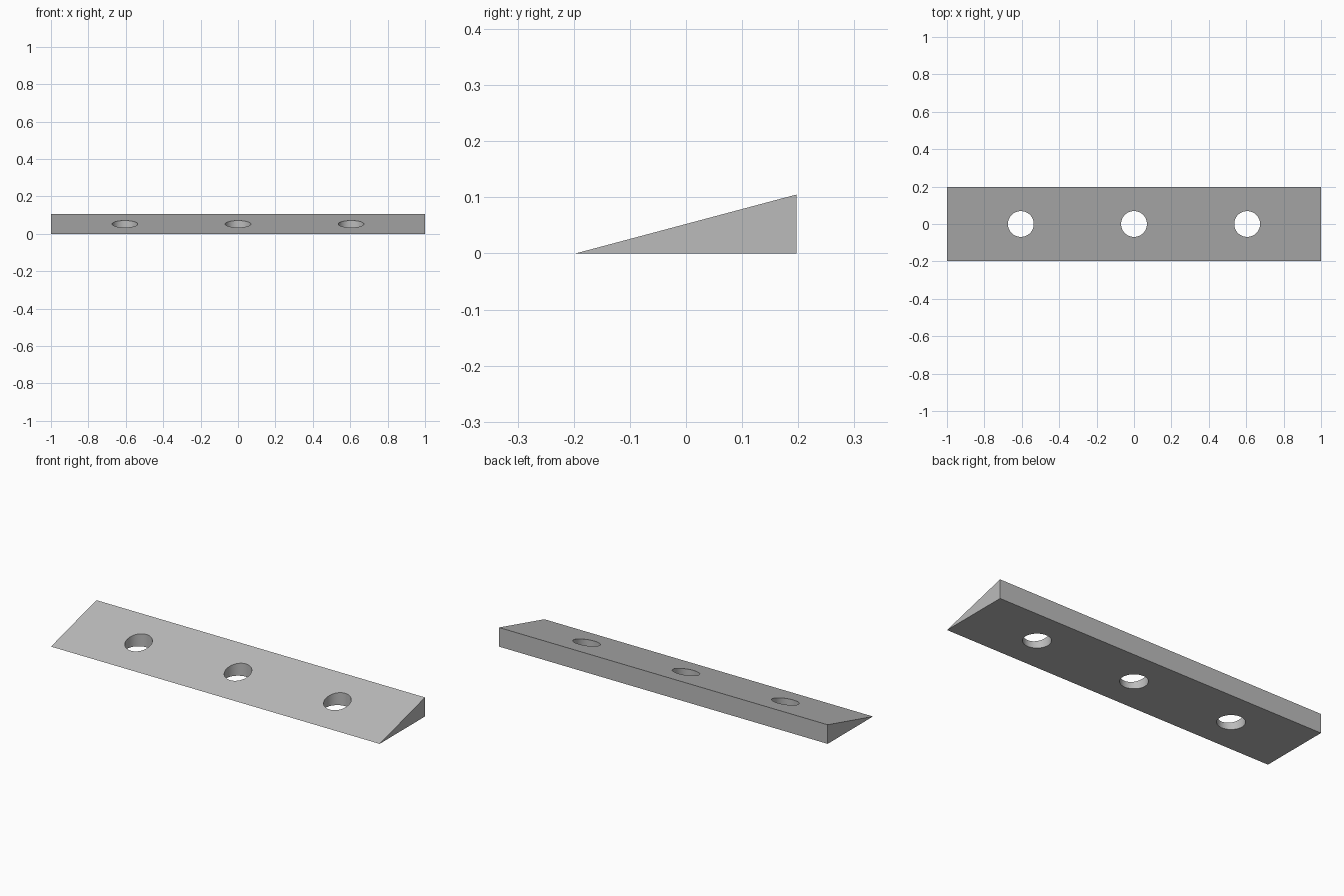
import bpy
import bmesh
import math

default = bpy.data.objects.get("Cube")
if default:
    bpy.data.objects.remove(default, do_unlink=True)

HALF_LENGTH = 1.0
HALF_DEPTH = 0.197
HEIGHT = 0.105
HOLE_RADIUS = 0.069
HOLE_SPACING = 0.605

# Material
grey = bpy.data.materials.new("plain grey")
grey.use_nodes = True
colour = (0.5, 0.5, 0.5, 1.0)
grey.diffuse_color = colour
grey.node_tree.nodes["Principled BSDF"].inputs["Base Color"].default_value = colour

# Wedge: triangular side profile extruded along x
bm = bmesh.new()
profile = [(-HALF_DEPTH, 0), (HALF_DEPTH, 0), (HALF_DEPTH, HEIGHT)]
side = bm.faces.new([bm.verts.new((-HALF_LENGTH, y, z)) for y, z in profile])
extruded = bmesh.ops.extrude_face_region(bm, geom=[side])["geom"]
bmesh.ops.translate(bm, vec=(2 * HALF_LENGTH, 0, 0),
                    verts=[v for v in extruded if isinstance(v, bmesh.types.BMVert)])
bmesh.ops.recalc_face_normals(bm, faces=bm.faces)
mesh = bpy.data.meshes.new("wedge_strip")
bm.to_mesh(mesh)
bm.free()
mesh.materials.append(grey)
wedge = bpy.data.objects.new("wedge_strip", mesh)
bpy.context.collection.objects.link(wedge)

# Three vertical through holes
for i in (-1, 0, 1):
    bpy.ops.mesh.primitive_cylinder_add(vertices=64, radius=HOLE_RADIUS, depth=1,
                                        location=(i * HOLE_SPACING, 0, 0))
    cutter = bpy.context.object
    cutter.name = "hole_cutter"
    cutter.hide_render = True
    cutter.data.materials.append(grey)
    cut = wedge.modifiers.new("hole", "BOOLEAN")
    cut.operation = "DIFFERENCE"
    cut.solver = "EXACT"
    cut.object = cutter
    bpy.context.view_layer.objects.active = wedge
    bpy.ops.object.modifier_apply(modifier=cut.name)
    bpy.data.objects.remove(cutter, do_unlink=True)

# Smooth hole walls, sharp edges elsewhere
bpy.ops.object.select_all(action="DESELECT")
wedge.select_set(True)
bpy.context.view_layer.objects.active = wedge
bpy.ops.object.shade_smooth_by_angle(angle=math.radians(12))
